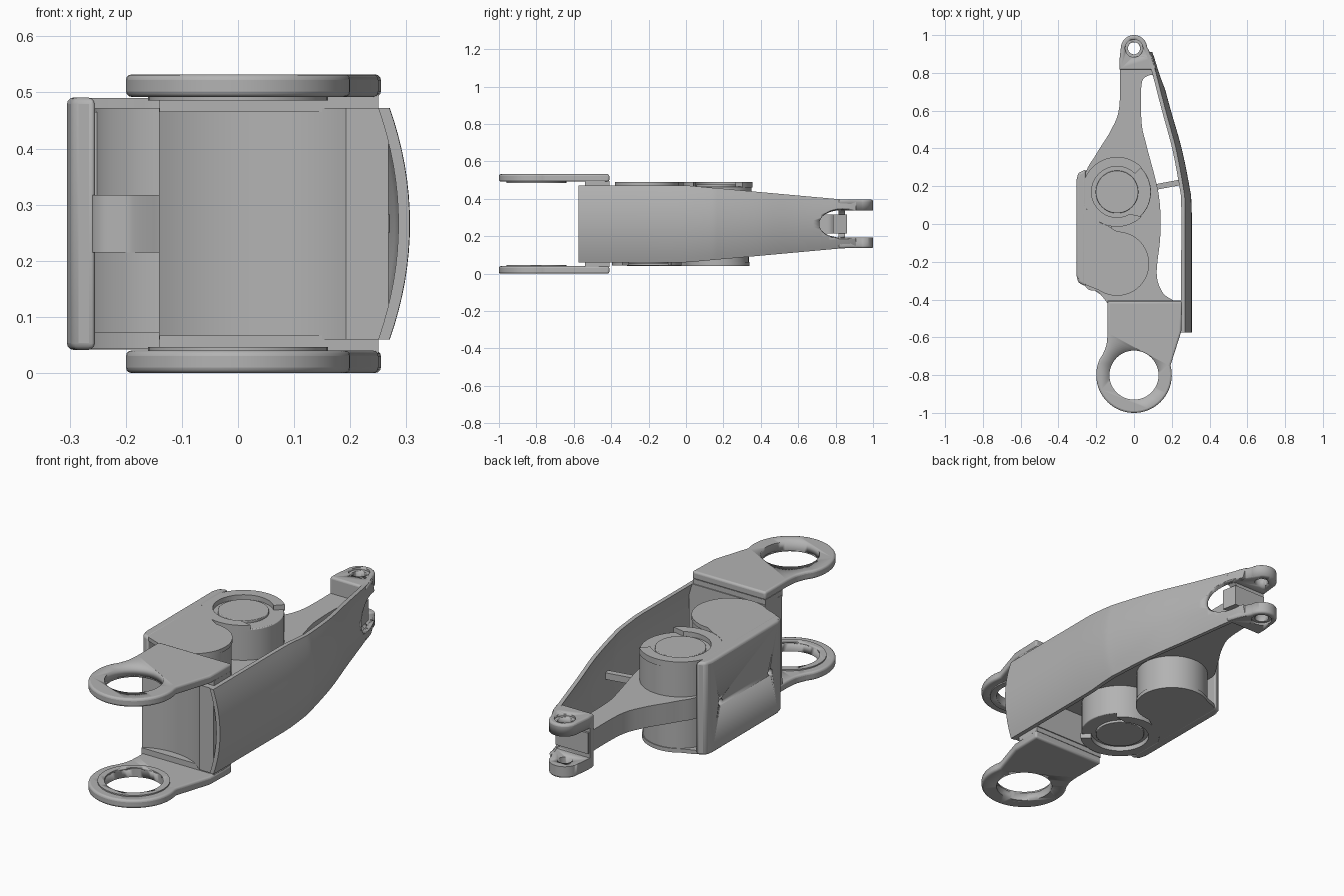
import bpy, bmesh
from math import cos, sin, radians
from mathutils import Vector

if "Cube" in bpy.data.objects:
    bpy.data.objects.remove(bpy.data.objects["Cube"])

MID = 0.266          # height of the mirror plane
HUB_X, HUB_BACK, HUB_FRONT = -0.09, 0.17, -0.21

grey = bpy.data.materials.new("plain grey")
grey.use_nodes = True
COLOUR = (0.45, 0.45, 0.45, 1)
grey.diffuse_color = COLOUR
grey.node_tree.nodes["Principled BSDF"].inputs["Base Color"].default_value = COLOUR


def arc(cx, cy, r, a0, a1, n=32):
    return [(cx + r * cos(radians(a0 + (a1 - a0) * i / n)),
             cy + r * sin(radians(a0 + (a1 - a0) * i / n))) for i in range(n + 1)]


def circle(cx, cy, r, n=48):
    return arc(cx, cy, r, 0, 360, n)[:-1]


def smooth(pts, n=6):
    """Rounded path through the points."""
    out = []
    for i in range(len(pts) - 1):
        a, b, c, d = (Vector(pts[max(0, min(len(pts) - 1, i + k))]) for k in (-1, 0, 1, 2))
        for j in range(n):
            t = j / n
            out.append(tuple(b + (c - a) * t / 2 + (a * 2 - b * 5 + c * 4 - d) * t * t / 2
                             + (b * 3 - a - c * 3 + d) * t ** 3 / 2))
    return out + [tuple(pts[-1])]


def finish(name, bm):
    bmesh.ops.recalc_face_normals(bm, faces=bm.faces[:])
    mesh = bpy.data.meshes.new(name)
    bm.to_mesh(mesh)
    bm.free()
    mesh.materials.append(grey)
    ob = bpy.data.objects.new(name, mesh)
    bpy.context.collection.objects.link(ob)
    bpy.ops.object.select_all(action="DESELECT")
    ob.select_set(True)
    bpy.context.view_layer.objects.active = ob
    bpy.ops.object.shade_smooth_by_angle(angle=radians(35))
    return ob


def prism(name, outline, z0, z1, bevel=0, flip=False):
    """Upright extrusion; flip turns it half round to the underside."""
    if flip:
        outline = [(x, HUB_BACK + HUB_FRONT - y) for x, y in outline]
        z0, z1 = 2 * MID - z1, 2 * MID - z0
    bm = bmesh.new()
    face = bm.faces.new([bm.verts.new((x, y, z0)) for x, y in outline])
    top = bmesh.ops.extrude_face_region(bm, geom=[face])["geom"]
    for v in top:
        if isinstance(v, bmesh.types.BMVert):
            v.co.z = z1
    ob = finish(name, bm)
    if bevel:
        m = ob.modifiers.new("edges", "BEVEL")
        m.width, m.segments, m.limit_method, m.angle_limit = bevel, 3, "ANGLE", radians(40)
    return ob


def cut(ob, cutter):
    m = ob.modifiers.new("cut", "BOOLEAN")
    m.operation, m.object, m.solver = "DIFFERENCE", cutter, "EXACT"
    cutter.hide_render = True
    cutter.hide_set(True)


# Front fork: two ringed plates with pads and bosses
plate = arc(0, -0.8, 0.2, 155, 375, 40) + [(0.25, -0.57), (0.255, -0.41), (-0.14, -0.41)]
plate += smooth([(-0.14, -0.58), (-0.146, -0.64), (-0.165, -0.69)])
pad = [(-0.14, -0.54), (0.25, -0.54), (0.25, -0.41), (-0.14, -0.41)]
bore = prism("fork_bore_cutter", circle(0, -0.8, 0.13), -0.1, 0.7)
for side, flip in (("upper", False), ("lower", True)):
    def level(z0, z1):
        return (2 * MID - z1, 2 * MID - z0) if flip else (z0, z1)
    cut(prism(side + "_fork_plate", plate, *level(0.492, 0.532), bevel=0.01), bore)
    cut(prism(side + "_fork_boss", circle(0, -0.8, 0.16), *level(0.486, 0.495)), bore)
    prism(side + "_fork_pad", pad, *level(0.465, 0.496))

# Web joining the two plates, hollowed on its front face
web = arc(0, -0.8, 0.3, 118, 50, 20) + [(0.268, -0.57), (0.268, -0.405), (-0.14, -0.405)]
prism("fork_web", web, 0.06, 0.472)

# Flat arm at mid height
left_edge = smooth([(-0.075, 0.86), (-0.078, 0.62), (-0.12, 0.5), (-0.2, 0.37), (-0.26, 0.25),
                    (-0.27, 0), (-0.265, -0.31), (-0.19, -0.36), (-0.14, -0.42)])
right_edge = smooth([(0.255, -0.43), (0.2, -0.4), (0.15, -0.36), (0.12, -0.26), (0.14, -0.05),
                     (0.13, 0.16), (0.065, 0.42), (0.04, 0.54), (0.04, 0.74), (0.075, 0.785),
                     (0.115, 0.785)])
prism("arm", left_edge + [(-0.1, -0.45), (0.2, -0.45)] + right_edge + [(0.1, 0.86)], 0.215, 0.317)
prism("cross_strut", [(0.11, 0.18), (0.27, 0.21), (0.27, 0.24), (0.11, 0.21)], 0.25, 0.282)

# Curved outer shield: bowed section swept along the arm, tapering rearwards
path = smooth([(0.27, -0.575), (0.27, -0.2), (0.27, 0.1), (0.26, 0.2), (0.222, 0.4),
               (0.168, 0.6), (0.108, 0.83), (0.08, 0.91)])
bm = bmesh.new()
rings = []
STEPS = 16
for x, y in path:
    back = min(1, max(0, y / 0.84))
    half = 0.206 - 0.076 * back
    bow = 0.036 - 0.012 * back
    ring = []
    for skin, order in ((0, range(STEPS + 1)), (-0.02, range(STEPS, -1, -1))):
        for i in order:
            t = 2 * i / STEPS - 1
            ring.append(bm.verts.new((x + skin + bow * (1 - t * t), y, MID + half * t)))
    rings.append(ring)
for a, b in zip(rings, rings[1:]):
    for i in range(len(a)):
        j = (i + 1) % len(a)
        bm.faces.new((a[i], a[j], b[j], b[i]))
bm.faces.new(rings[0])
bm.faces.new(rings[-1])
shield = finish("outer_shield", bm)

# Rear clevis with slot, pin hole, counterbores and side scoop
clevis_shape = arc(0, 0.93, 0.07, 5, 180, 28) + [(-0.078, 0.86), (-0.078, 0.815), (0.12, 0.815), (0.1, 0.88)]
clevis = prism("rear_clevis", clevis_shape, 0.136, 0.396, bevel=0.01)
slot = prism("slot_cutter", [(-0.3, 0.85), (0.3, 0.85), (0.3, 1.2), (-0.3, 1.2)], 0.193, 0.339)
bm = bmesh.new()
bmesh.ops.create_uvsphere(bm, u_segments=32, v_segments=20, radius=1)
for v in bm.verts:
    v.co = Vector((0.15 + v.co.x * 0.09, 0.87 + v.co.y * 0.16, MID + v.co.z * 0.088))
scoop = finish("scoop_cutter", bm)
for part in (clevis, shield):
    cut(part, slot)
    cut(part, scoop)
cut(clevis, prism("pin_cutter", circle(0, 0.93, 0.032, 32), 0, 0.6))
for z in (0.386, 0.106):
    cut(clevis, prism("counterbore_cutter", circle(0, 0.93, 0.047, 32), z, z + 0.04))

# Side wall of the hub housing, with two small screw holes
wall_shape = [(-0.305, -0.27), (-0.295, -0.31), (-0.255, -0.33), (-0.255, 0.29),
              (-0.295, 0.27), (-0.305, 0.23)]
wall = prism("housing_wall", wall_shape, 0.041, 0.491, bevel=0.012)
for y in (HUB_BACK, HUB_FRONT):
    bm = bmesh.new()
    bmesh.ops.create_cone(bm, cap_ends=True, segments=20, radius1=0.016, radius2=0.016, depth=0.2)
    for v in bm.verts:
        v.co = Vector((v.co.z - 0.3, y + v.co.y, MID + v.co.x))
    cut(wall, finish("screw_hole_cutter", bm))

# Hubs, caps and claws: same set above and, turned half round, below
cap = [(-0.295, -0.29), (-0.25, -0.325)] + arc(HUB_X, HUB_FRONT, 0.17, 235, 450)
cap += arc(HUB_X, HUB_BACK, 0.185, 255, 185, 14) + [(-0.295, 0.16)]
claw = arc(HUB_X, HUB_BACK, 0.185, 45, 315) + arc(HUB_X, HUB_BACK, 0.135, 300, 45)
for side, flip in (("upper", False), ("lower", True)):
    prism(side + "_open_hub", circle(HUB_X, HUB_BACK, 0.18), 0.3, 0.466, 0.004, flip)
    prism(side + "_capped_hub", circle(HUB_X, HUB_FRONT, 0.166), 0.3, 0.474, 0, flip)
    prism(side + "_cap", cap, 0.471, 0.49, 0, flip)
    prism(side + "_claw", claw, 0.46, 0.489, 0, flip)
    prism(side + "_hub_disc", circle(HUB_X, HUB_BACK, 0.113), 0.46, 0.478, 0.003, flip)
    prism(side + "_hub_bridge", [(-0.27, -0.25), (-0.12, -0.25), (-0.12, 0.1), (-0.27, 0.1)],
          0.3, 0.465, 0, flip)
